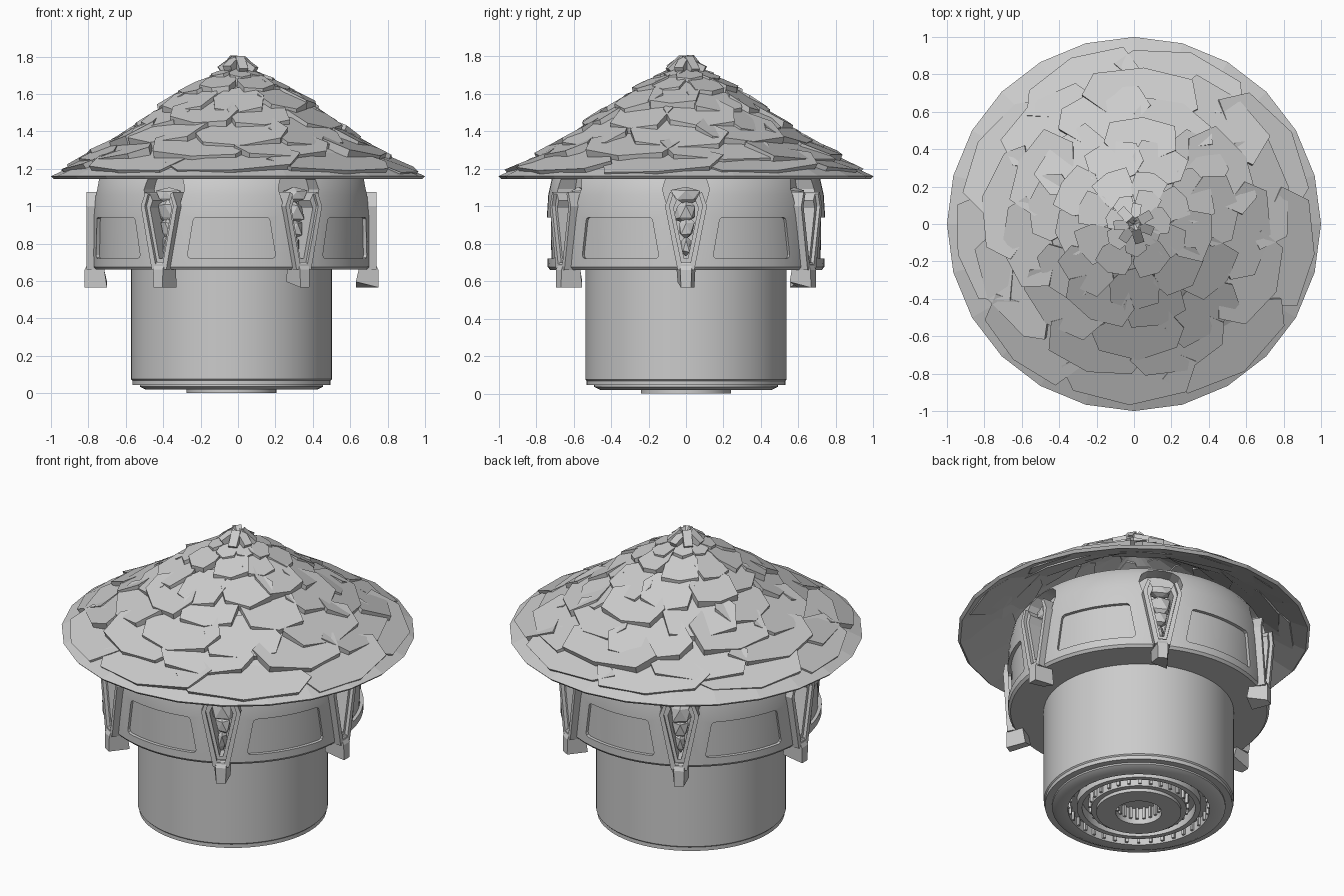
import bpy, bmesh, math, random
from mathutils import Vector, Matrix

if "Cube" in bpy.data.objects:
    bpy.data.objects.remove(bpy.data.objects["Cube"])

random.seed(11)
CX = -0.035                      # the body axis sits slightly left of the roof axis
TAU = 2 * math.pi


def finish(name, bm, smooth=None):
    bmesh.ops.recalc_face_normals(bm, faces=bm.faces)
    me = bpy.data.meshes.new(name)
    bm.to_mesh(me)
    bm.free()
    ob = bpy.data.objects.new(name, me)
    bpy.context.collection.objects.link(ob)
    if smooth:
        bpy.ops.object.select_all(action='DESELECT')
        bpy.context.view_layer.objects.active = ob
        ob.select_set(True)
        bpy.ops.object.shade_smooth_by_angle(angle=math.radians(smooth))
    return ob


def lathe(bm, profile, n, cx=0.0, a0=0.0, a1=TAU):
    """Revolve a closed (r, z) loop; a partial arc gets end caps."""
    full = abs(a1 - a0 - TAU) < 1e-6
    cols = []
    for i in range(n if full else n + 1):
        a = a0 + (a1 - a0) * i / n
        cols.append([bm.verts.new((cx + r * math.sin(a), -r * math.cos(a), z)) for r, z in profile])
    for i in range(n):
        A, B = cols[i], cols[(i + 1) % len(cols)]
        for j in range(len(profile)):
            k = (j + 1) % len(profile)
            bm.faces.new((A[j], B[j], B[k], A[k]))
    if not full:
        bm.faces.new(cols[0])
        bm.faces.new(cols[-1])
    bmesh.ops.remove_doubles(bm, verts=bm.verts, dist=1e-5)


def radial(a, r, s, z):
    """Point at radius r, sideways offset s, around the body axis."""
    return Vector((CX + r * math.sin(a) + s * math.cos(a), -r * math.cos(a) + s * math.sin(a), z))


def prism(bm, outline, a, r0, r1):
    """Extrude an (s, z) outline radially from r0 to r1."""
    lo = [bm.verts.new(radial(a, r0, s, z)) for s, z in outline]
    hi = [bm.verts.new(radial(a, r1, s, z)) for s, z in outline]
    bm.faces.new(lo)
    bm.faces.new(hi)
    for i in range(len(outline)):
        k = (i + 1) % len(outline)
        bm.faces.new((lo[i], lo[k], hi[k], hi[i]))


def mirrored(half):
    return half + [(-s, z) for s, z in reversed(half)]


windows = [math.radians(60 * k) for k in range(6)]
brackets = [math.radians(30 + 60 * k) for k in range(6)]

# Body barrel with stepped, grooved underside
bm = bmesh.new()
lathe(bm, [(0, 0.10), (0.13, 0.10), (0.13, 0.0), (0.24, 0.0), (0.24, 0.02), (0.27, 0.02), (0.27, 0.09),
           (0.32, 0.09), (0.32, 0.03), (0.35, 0.03), (0.35, 0.08), (0.40, 0.08), (0.40, 0.02), (0.46, 0.02),
           (0.49, 0.035), (0.49, 0.045), (0.53, 0.045), (0.53, 0.068), (0.537, 0.075), (0.537, 0.70),
           (0, 0.70)], 64, CX)
finish("body_barrel", bm, 30)

# Ribs in the underside grooves
bm = bmesh.new()
for r0, r1, n in ((0.115, 0.135, 20), (0.265, 0.285, 28), (0.385, 0.405, 36)):
    for i in range(n):
        prism(bm, [(-0.008, 0.03), (0.008, 0.03), (0.008, 0.11), (-0.008, 0.11)], TAU * i / n, r0, r1)
finish("underside_ribs", bm)

# Collar with window and bracket openings
bm = bmesh.new()
lathe(bm, [(0.50, 0.66), (0.725, 0.66), (0.738, 0.675), (0.742, 0.95), (0.735, 1.06), (0.715, 1.15),
           (0.68, 1.20), (0.50, 1.20)], 72, CX)
collar = finish("collar", bm)

win = []                          # rounded trapezoid
for cx, cz, start in ((0.215, 0.74, -90), (0.185, 0.92, 0)):
    for d in (5, 45, 85):
        t = math.radians(start + d)
        win.append((cx + 0.02 * math.cos(t), cz + 0.02 * math.sin(t)))
win = mirrored(win)
recess = mirrored([(0.03, 0.69), (0.10, 1.0), (0.115, 1.05), (0.125, 1.09), (0.11, 1.14), (0.07, 1.175), (0.02, 1.185)])
bm = bmesh.new()
for a in windows:
    prism(bm, win, a, 0.62, 0.9)
for a in brackets:
    prism(bm, recess, a, 0.61, 0.9)
cutter = finish("collar_cutter", bm)
cutter.hide_render = True
mod = collar.modifiers.new("openings", 'BOOLEAN')
mod.object = cutter
mod.solver = 'EXACT'
bpy.context.view_layer.objects.active = collar
bpy.ops.object.select_all(action='DESELECT')
collar.select_set(True)
bpy.ops.object.modifier_apply(modifier=mod.name)
bpy.ops.object.shade_smooth_by_angle(angle=math.radians(25))
bpy.data.objects.remove(cutter)

# Curved window panes
bm = bmesh.new()
h = math.radians(19.5)
for a in windows:
    lathe(bm, [(0.60, 0.70), (0.718, 0.70), (0.722, 0.96), (0.60, 0.96)], 12, CX, a - h, a + h)
finish("window_panes", bm, 30)

# V-shaped bracket frames, inner trim and tails
frame = mirrored([(0.045, 0.64), (0.115, 1.0), (0.09, 1.075)])
frame = frame[::-1] + [(0.045, 0.64)]
outer = [(-0.085, 1.075), (-0.112, 1.0), (-0.045, 0.66), (0.045, 0.66), (0.112, 1.0), (0.085, 1.075)]
inner = [(0.068, 1.065), (0.088, 1.0), (0.022, 0.69), (-0.022, 0.69), (-0.088, 1.0), (-0.068, 1.065)]
trim = [(0.05, 1.03), (0.066, 0.99), (0.010, 0.72), (-0.010, 0.72), (-0.066, 0.99), (-0.05, 1.03)]
bm = bmesh.new()
for a in brackets:
    prism(bm, outer + inner, a, 0.63, 0.775)
finish("bracket_frames", bm)
bm = bmesh.new()
for a in brackets:
    prism(bm, inner[::-1] + trim, a, 0.62, 0.755)
finish("bracket_trim", bm)
bm = bmesh.new()
for a in brackets:
    # hooked tail, wedge-shaped in plan
    rows = []
    for z, w, r0, r1 in ((0.70, 0.045, 0.68, 0.765), (0.66, 0.05, 0.68, 0.785), (0.565, 0.045, 0.665, 0.785)):
        rows.append([bm.verts.new(radial(a, r, s, z + dz)) for r, s, dz in
                     ((r0, -w, 0.03 * (z < 0.6)), (r1, -w * 0.6, 0), (r1, w * 0.6, 0), (r0, w, 0))])
    bm.faces.new(rows[0])
    bm.faces.new(rows[-1])
    for A, B in zip(rows, rows[1:]):
        for i in range(4):
            bm.faces.new((A[i], A[(i + 1) % 4], B[(i + 1) % 4], B[i]))
finish("bracket_tails", bm)

# Rock shards inside the brackets
bm = bmesh.new()
for a in brackets:
    for z, w, hgt in ((1.06, 0.085, 0.05), (0.97, 0.07, 0.08), (0.88, 0.05, 0.07), (0.79, 0.032, 0.07)):
        ico = bmesh.ops.create_icosphere(bm, subdivisions=1, radius=1)["verts"]
        for v in ico:
            j = random.uniform(0.75, 1.15)
            v.co = radial(a, 0.665 + 0.05 * v.co.x * j, w * v.co.y * j, z + hgt * v.co.z * j)
finish("bracket_shards", bm)

# Roof underlayer
CURVE = [(0, 1.745), (0.25, 1.615), (0.5, 1.435), (0.75, 1.275), (1.0, 1.16)]


def height(r):
    for (r0, z0), (r1, z1) in zip(CURVE, CURVE[1:]):
        if r <= r1:
            return z0 + (z1 - z0) * (r - r0) / (r1 - r0)
    return CURVE[-1][1]


bm = bmesh.new()
lathe(bm, CURVE + [(0.985, 1.145)] + [(r, z - 0.03) for r, z in CURVE[-2::-1]], 24)
finish("roof_underlayer", bm)


# Overlapping irregular roof slabs
def slab(bm, th, w, r_in, r_out, thick, lift, flat):
    rnd = random.uniform
    mid = (r_in + r_out) / 2
    slope = (height(r_out) - height(r_in)) / (r_out - r_in)
    j = (r_out - r_in) * 0.16
    tilt = rnd(-0.05, 0.05)
    spec = [(-0.40, r_out - rnd(0, j)), (0.0, r_out), (0.40, r_out - rnd(0, j)), (0.55, mid + rnd(-j, j)),
            (rnd(0.2, 0.42), r_in), (-rnd(0.2, 0.42), r_in + rnd(0, j)), (-0.55, mid + rnd(-j, j))]
    top, bot = [], []
    for f, r in spec:
        d = f * w
        re = r * (1 - flat) + r * math.cos(d) * flat
        z = height(mid) + slope * (re - mid) + tilt * r * math.sin(d)
        z += lift * (r - r_in) / (r_out - r_in)
        x, y = r * math.sin(th + d), -r * math.cos(th + d)
        top.append(bm.verts.new((x, y, z + 0.012)))
        k = 0.025                 # lower edge leans inward under the slab
        bot.append(bm.verts.new((x * (1 - k), y * (1 - k), z + 0.012 - thick)))
    bm.faces.new(top)
    bm.faces.new(bot[::-1])
    for i in range(len(top)):
        n = (i + 1) % len(top)
        bm.faces.new((top[i], bot[i], bot[n], top[n]))


bm = bmesh.new()
ROWS = [(0.72, 0.99, 9, 0.03, 0.012, 0.15), (0.60, 0.86, 9, 0.05, 0.03, 0.4), (0.46, 0.73, 9, 0.055, 0.035, 0.6),
        (0.34, 0.59, 9, 0.055, 0.035, 0.8), (0.22, 0.45, 9, 0.055, 0.035, 0.9), (0.10, 0.31, 8, 0.055, 0.035, 0.9),
        (0.02, 0.18, 7, 0.05, 0.03, 0.8)]
for i, (r0, r1, n, thick, lift, flat) in enumerate(ROWS):
    for k in range(n):
        th = TAU * (k + 0.5 * (i % 2) + random.uniform(-0.14, 0.14)) / n
        shift = random.uniform(-0.035, 0.025) if i else random.uniform(-0.05, 0.0)
        slab(bm, th, TAU / n * random.uniform(0.95, 1.2), max(r0 + shift, 0.015), r1 + shift,
             thick, lift * random.uniform(0.5, 1.2), flat)
finish("roof_slabs", bm)

# Small loose chunks at the peak
bm = bmesh.new()
for k in range(7):
    a = TAU * k / 7 + 0.3
    m = (Matrix.Translation((0.055 * math.sin(a), -0.055 * math.cos(a), 1.75 + random.uniform(-0.01, 0.012)))
         @ Matrix.Rotation(a, 4, 'Z') @ Matrix.Rotation(math.radians(random.uniform(25, 45)), 4, 'X')
         @ Matrix.Diagonal((0.05, 0.10, 0.045, 1)))
    bmesh.ops.create_cube(bm, size=1, matrix=m)
finish("peak_chunks", bm)
